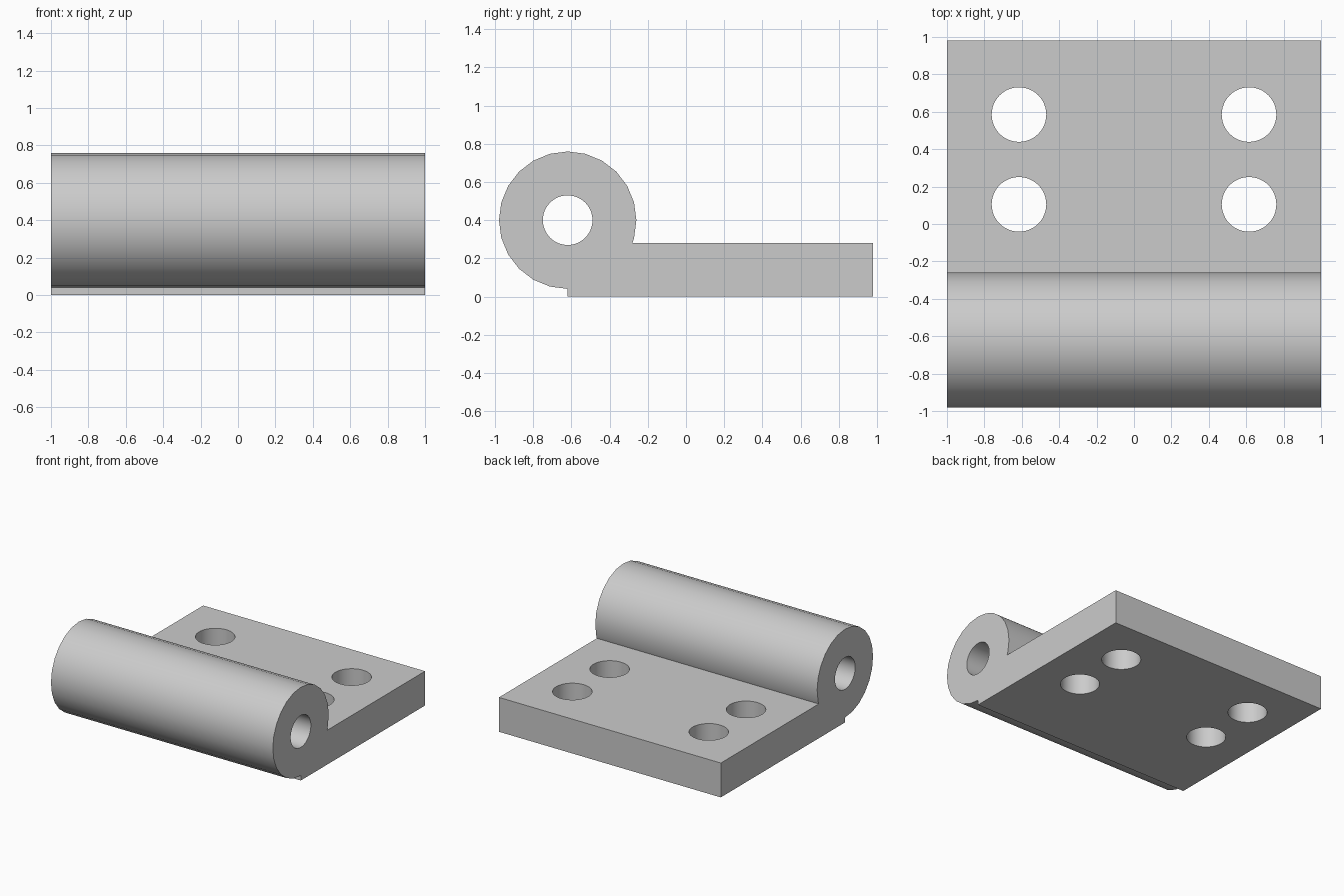
import bpy, bmesh
from math import radians, sin, cos, asin, degrees

cube = bpy.data.objects.get("Cube")
if cube:
    bpy.data.objects.remove(cube, do_unlink=True)

HALF = 1.0                    # half width along x
BY, BZ, BR = -0.62, 0.40, 0.36    # barrel centre and radius
BACK, THICK = 0.98, 0.28          # plate rear edge and thickness

steel = bpy.data.materials.new("plain_grey")
steel.use_nodes = True
grey = (0.60, 0.60, 0.60, 1)
steel.diffuse_color = grey
steel.node_tree.nodes["Principled BSDF"].inputs["Base Color"].default_value = grey


def cutter(name, radius, depth, location, rotation=(0, 0, 0)):
    bpy.ops.mesh.primitive_cylinder_add(vertices=48, radius=radius, depth=depth,
                                        location=location, rotation=rotation)
    ob = bpy.context.object
    ob.name = name
    ob.hide_render = True
    ob.data.materials.append(steel)
    return ob


# Hinge leaf: barrel arc joined to the flat plate, extruded across the width
start = degrees(asin((THICK - BZ) / BR))
angles = [start] + list(range(-15, 271, 15))
profile = [(BY + BR * cos(radians(a)), BZ + BR * sin(radians(a))) for a in angles]
profile += [(BY, 0), (BACK, 0), (BACK, THICK)]

bm = bmesh.new()
face = bm.faces.new([bm.verts.new((-HALF, y, z)) for y, z in profile])
ext = bmesh.ops.extrude_face_region(bm, geom=[face])
side = [v for v in ext["geom"] if isinstance(v, bmesh.types.BMVert)]
bmesh.ops.translate(bm, verts=side, vec=(2 * HALF, 0, 0))
bmesh.ops.recalc_face_normals(bm, faces=bm.faces)
mesh = bpy.data.meshes.new("hinge_leaf")
bm.to_mesh(mesh)
bm.free()
mesh.materials.append(steel)
leaf = bpy.data.objects.new("hinge_leaf", mesh)
bpy.context.collection.objects.link(leaf)

# Pin bore and four screw holes
cutters = [cutter("pin_bore_cutter", 0.13, 3, (0, BY, BZ), (0, radians(90), 0))]
for x in (-0.615, 0.615):
    for y in (0.105, 0.585):
        cutters.append(cutter("screw_hole_cutter", 0.146, 1, (x, y, THICK / 2)))

bpy.ops.object.select_all(action="DESELECT")
bpy.context.view_layer.objects.active = leaf
leaf.select_set(True)
for c in cutters:
    mod = leaf.modifiers.new("hole", "BOOLEAN")
    mod.operation = "DIFFERENCE"
    mod.solver = "EXACT"
    mod.object = c
    bpy.ops.object.modifier_apply(modifier=mod.name)
for c in cutters:
    bpy.data.objects.remove(c, do_unlink=True)

bpy.ops.object.shade_smooth_by_angle(angle=radians(30))
